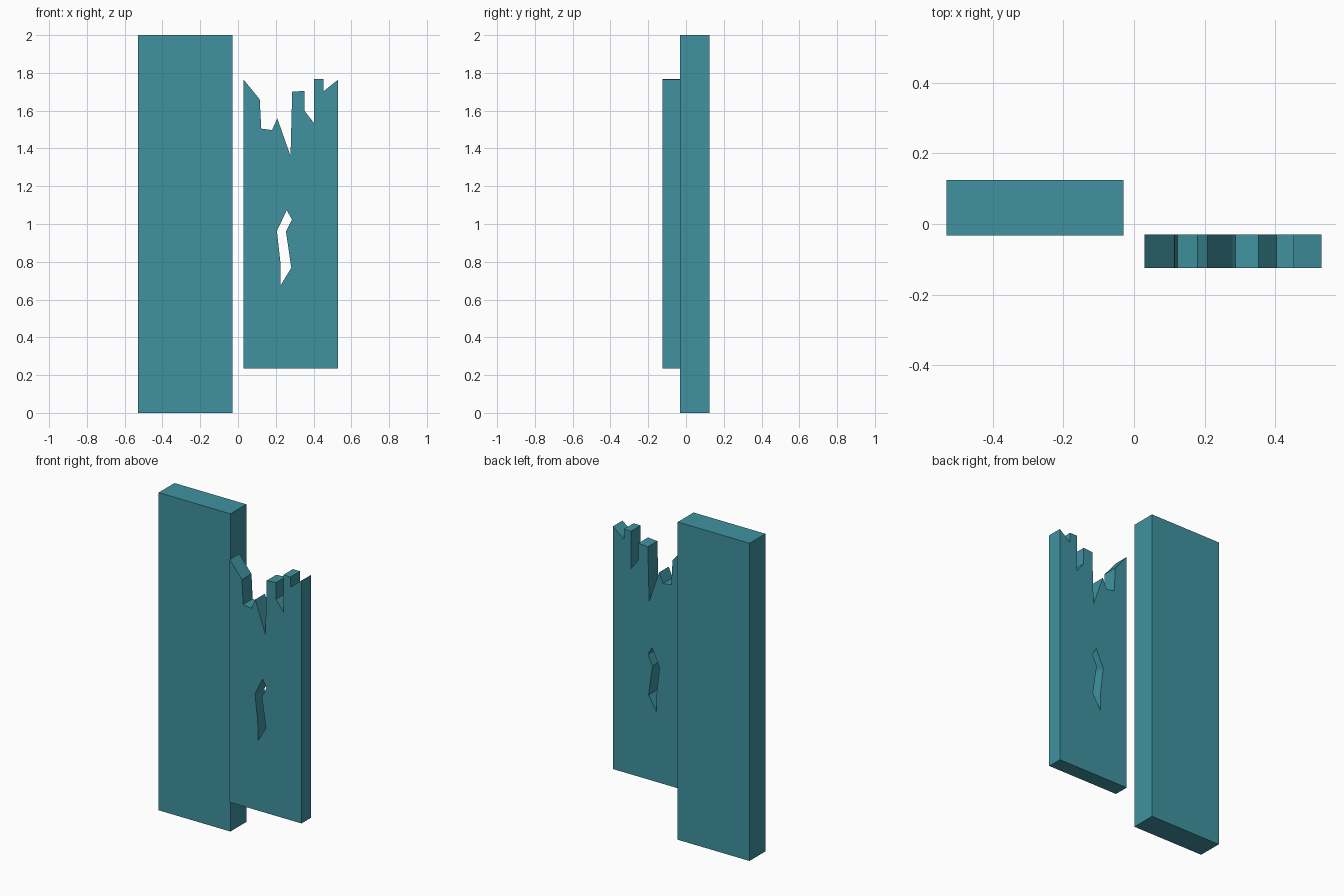
import bpy, bmesh

if "Cube" in bpy.data.objects:
    bpy.data.objects.remove(bpy.data.objects["Cube"])

# Teal paint shared by both boards
teal = bpy.data.materials.new("teal")
teal.diffuse_color = (0.05, 0.29, 0.35, 1)
teal.use_nodes = True
teal.node_tree.nodes["Principled BSDF"].inputs["Base Color"].default_value = teal.diffuse_color


def plank(name, loops, y_front, y_back):
    """Flat board from x/z outlines (outer edge, then holes), thickened along y."""
    y_mid = (y_front + y_back) / 2
    bm = bmesh.new()
    for loop in loops:
        vs = [bm.verts.new((x, y_mid, z)) for x, z in loop]
        for a, b in zip(vs, vs[1:] + vs[:1]):
            bm.edges.new((a, b))
    bmesh.ops.triangle_fill(bm, edges=bm.edges[:], use_beauty=True, normal=(0, -1, 0))
    bmesh.ops.recalc_face_normals(bm, faces=bm.faces[:])
    me = bpy.data.meshes.new(name)
    bm.to_mesh(me)
    bm.free()
    me.materials.append(teal)
    ob = bpy.data.objects.new(name, me)
    bpy.context.collection.objects.link(ob)
    mod = ob.modifiers.new("thickness", 'SOLIDIFY')
    mod.thickness = y_back - y_front
    mod.offset = 0
    return ob


# Intact board
plank("whole_plank", [[(-0.53, 0), (-0.03, 0), (-0.03, 2), (-0.53, 2)]], -0.032, 0.125)

# Broken board: splintered top edge and a crack right through
splintered = [(0.53, 0.236), (0.53, 1.764), (0.453, 1.703), (0.453, 1.767),
              (0.403, 1.767), (0.403, 1.533), (0.352, 1.60), (0.352, 1.705),
              (0.287, 1.70), (0.278, 1.36), (0.208, 1.56), (0.18, 1.497),
              (0.123, 1.505), (0.115, 1.66), (0.03, 1.764), (0.03, 0.236)]
crack = [(0.258, 1.073), (0.286, 1.023), (0.254, 0.96), (0.282, 0.768),
         (0.226, 0.676), (0.225, 0.793), (0.206, 0.963)]
plank("broken_plank", [splintered, crack], -0.125, -0.03)
